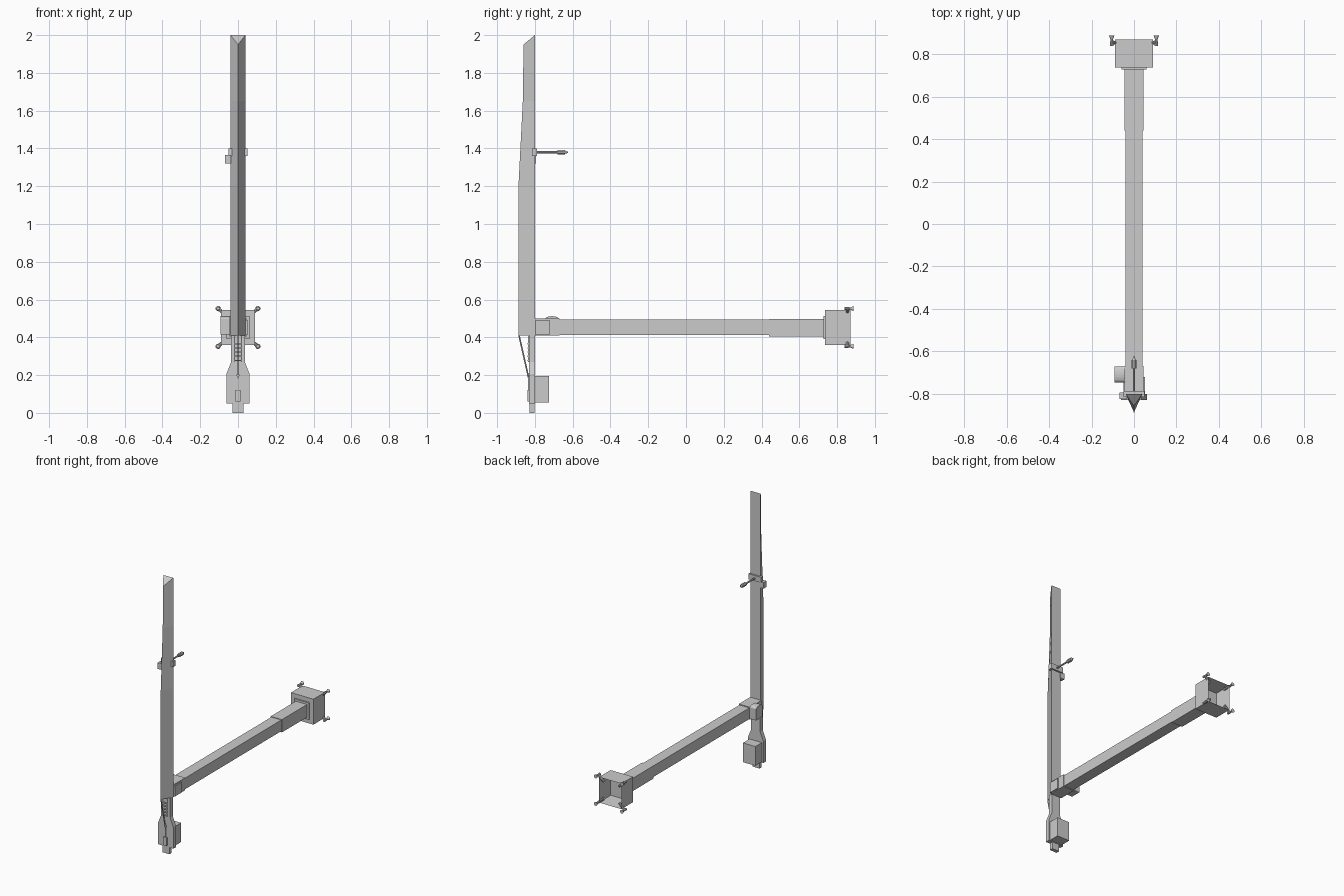
import bpy
import bmesh
import math
from mathutils import Vector

cube = bpy.data.objects.get("Cube")
if cube:
    bpy.data.objects.remove(cube, do_unlink=True)

grey = bpy.data.materials.new("light_grey")
grey.use_nodes = True
colour = (0.6, 0.6, 0.6, 1)
grey.diffuse_color = colour
grey.node_tree.nodes["Principled BSDF"].inputs["Base Color"].default_value = colour


def finish(name, bm):
    bmesh.ops.recalc_face_normals(bm, faces=bm.faces)
    mesh = bpy.data.meshes.new(name)
    bm.to_mesh(mesh)
    bm.free()
    mesh.materials.append(grey)
    obj = bpy.data.objects.new(name, mesh)
    bpy.context.collection.objects.link(obj)
    return obj


def box(name, x, y, z):
    """Box from its (low, high) range on each axis."""
    bm = bmesh.new()
    bmesh.ops.create_cube(bm, size=1)
    for v in bm.verts:
        v.co = [r[0] if c < 0 else r[1] for c, r in zip(v.co, (x, y, z))]
    return finish(name, bm)


def rod(name, start, end, r1, r2=None, sides=10):
    """Straight or tapered round bar between two points."""
    a, b = Vector(start), Vector(end)
    bm = bmesh.new()
    bmesh.ops.create_cone(bm, cap_ends=True, segments=sides, radius1=r1,
                          radius2=r1 if r2 is None else r2, depth=(b - a).length)
    turn = (b - a).to_track_quat('Z', 'Y')
    for v in bm.verts:
        v.co = turn @ v.co + (a + b) / 2
    return finish(name, bm)


def prism(name, points, vector):
    """Flat outline extruded along a vector."""
    bm = bmesh.new()
    face = bm.faces.new([bm.verts.new(p) for p in points])
    ext = bmesh.ops.extrude_face_region(bm, geom=[face])
    for v in ext["geom"]:
        if isinstance(v, bmesh.types.BMVert):
            v.co += Vector(vector)
    return finish(name, bm)


# Mast: triangular section lofted upward, ridge to the front
bm = bmesh.new()
rings = []
for ridge_y, ridge_z, back_z in ((-0.887, 0.41, 0.41), (-0.887, 1.2, 1.2),
                                 (-0.864, 1.65, 1.65), (-0.86, 1.95, 2.0)):
    rings.append([bm.verts.new(p) for p in ((-0.04, -0.80, back_z),
                                            (0, ridge_y, ridge_z),
                                            (0.04, -0.80, back_z))])
for low, high in zip(rings, rings[1:]):
    for i in range(3):
        j = (i + 1) % 3
        bm.faces.new((low[i], low[j], high[j], high[i]))
bm.faces.new(rings[0])
bm.faces.new(rings[-1])
finish("mast", bm)

# Lower mounting plate with a narrow neck
half = [(0.036, 0.41), (0.036, 0.27), (0.062, 0.205), (0.062, 0.05)]
outline = half + [(-x, z) for x, z in reversed(half)]
prism("lower_plate", [(x, -0.83, z) for x, z in outline], (0, 0.03, 0))
box("foot_block", (-0.029, 0.029), (-0.828, -0.802), (0, 0.05))
box("rear_equipment_box", (-0.05, 0.05), (-0.80, -0.725), (0.055, 0.195))

# Fittings on the face of the lower plate
box("front_latch", (-0.014, 0.014), (-0.838, -0.83), (0.06, 0.12))
box("front_strip", (-0.003, 0.003), (-0.836, -0.83), (0.12, 0.19))
rod("strip_stud", (0, -0.84, 0.2), (0, -0.829, 0.2), 0.008)
rod("stay", (0, -0.884, 0.41), (0, -0.832, 0.18), 0.004, sides=6)
for side in (-1, 1):
    rod("ladder_rail", (side * 0.018, -0.834, 0.27), (side * 0.018, -0.834, 0.41),
        0.003, sides=6)
for i in range(5):
    z = 0.275 + i * 0.022
    box("ladder_rung", (-0.02, 0.02), (-0.84, -0.83), (z, z + 0.006))

# Boom root, tube and outer sleeve
box("boom_root", (-0.045, 0.045), (-0.80, -0.67), (0.41, 0.50))
box("boom", (-0.04, 0.04), (-0.67, 0.44), (0.413, 0.494))
box("boom_sleeve", (-0.045, 0.045), (0.44, 0.745), (0.405, 0.498))

# Round-topped drive unit and thin plate beside the boom root
arc = [(-0.709 + 0.037 * math.cos(a), 0.497 + 0.015 * math.sin(a))
       for a in [math.pi * i / 8 for i in range(9)]]
drive = [(-0.746, 0.415), (-0.672, 0.415)] + arc
prism("drive_unit", [(-0.093, y, z) for y, z in drive], (0.05, 0, 0))
box("root_side_plate", (0.045, 0.053), (-0.80, -0.72), (0.415, 0.49))

# End housing, hollow and open at the rear
housing = box("end_housing", (-0.09, 0.09), (0.737, 0.87), (0.36, 0.545))
bm = bmesh.new()
bm.from_mesh(housing.data)
back = max(bm.faces, key=lambda f: f.calc_center_median().y)
bmesh.ops.inset_region(bm, faces=[back], thickness=0.01, use_even_offset=True)
for v in back.verts:
    v.co.y -= 0.12
bm.to_mesh(housing.data)
bm.free()
box("housing_collar", (-0.06, 0.06), (0.728, 0.737), (0.39, 0.513))

# Corner arms with flared pads
for sx in (-1, 1):
    for sz in (-1, 1):
        def corner(x, y, z):
            return (sx * x, y, 0.4525 + sz * z)
        rod("corner_arm", corner(0.06, 0.852, 0.06), corner(0.107, 0.856, 0.102), 0.009)
        rod("corner_post", corner(0.105, 0.838, 0.1), corner(0.105, 0.874, 0.1), 0.009, 0.006)
        rod("corner_pad", corner(0.105, 0.872, 0.1), corner(0.105, 0.888, 0.1), 0.007, 0.014)

# Mast clamp, side box and rearward probe
box("mast_clamp", (-0.05, 0.05), (-0.815, -0.788), (1.36, 1.40))
box("clamp_side_box", (-0.068, -0.036), (-0.825, -0.795), (1.32, 1.365))
rod("probe_rod", (0, -0.79, 1.38), (0, -0.675, 1.38), 0.006)
rod("probe_head", (0, -0.68, 1.38), (0, -0.64, 1.38), 0.013)
rod("probe_tip", (0, -0.64, 1.38), (0, -0.625, 1.38), 0.008, 0.004)
